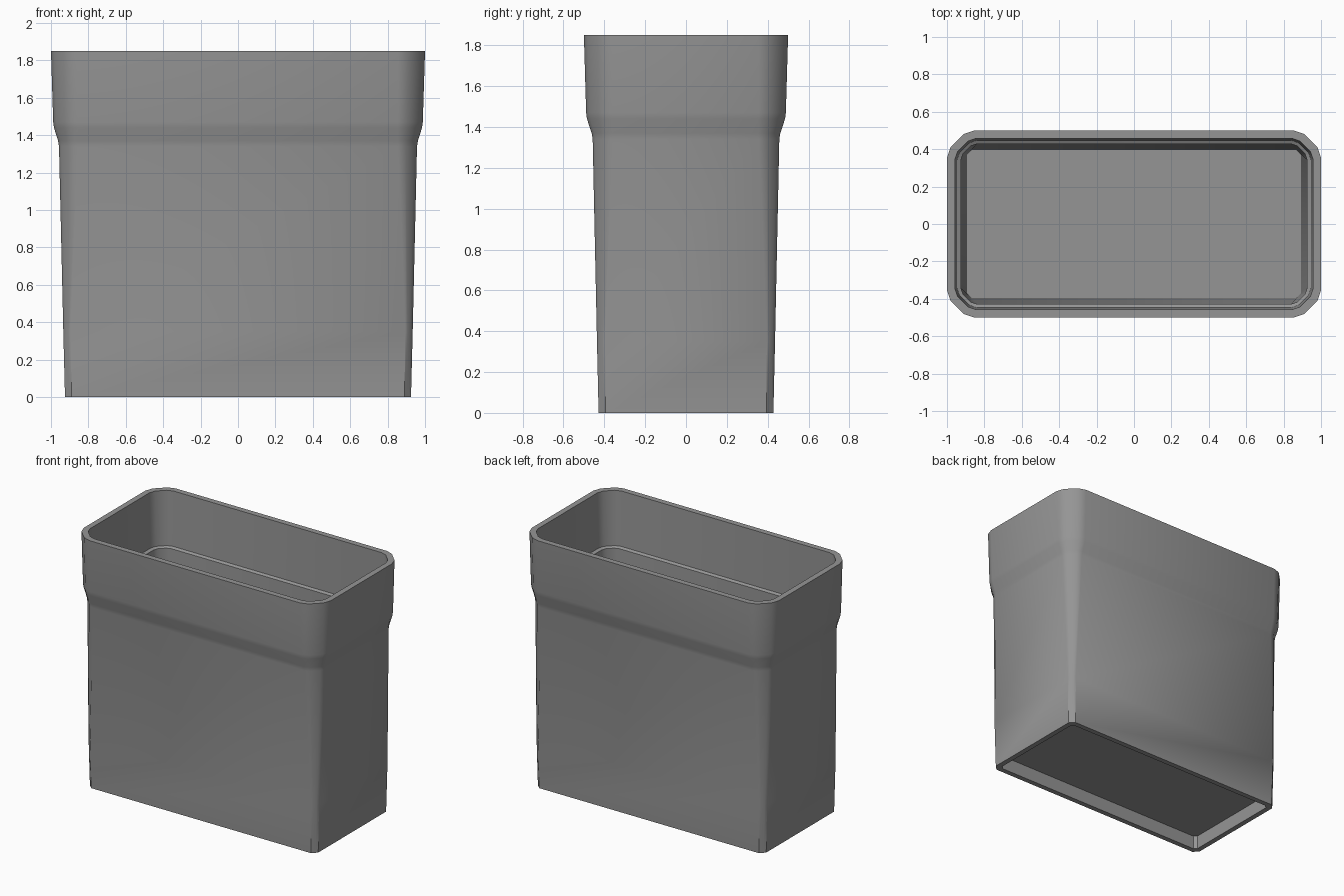
import bpy
import bmesh
import math

if "Cube" in bpy.data.objects:
    bpy.data.objects.remove(bpy.data.objects["Cube"])

grey = bpy.data.materials.new("warm_grey")
grey.diffuse_color = (0.30, 0.30, 0.30, 1)
grey.use_nodes = True
grey.node_tree.nodes["Principled BSDF"].inputs["Base Color"].default_value = grey.diffuse_color

ROUND = (0.13, 0.62)      # chamfer with softened edges
FLAT = (0.333, 0.667)     # plain chamfer


def ring(bm, hx, hy, c, z, style):
    """Rectangle with cut corners, four points per corner, counter-clockwise."""
    a, b = style
    corner = [(0, c), (c * a, c * b), (c * b, c * a), (c, 0)]
    pts = []
    for sx, sy in ((1, 1), (-1, 1), (-1, -1), (1, -1)):
        quad = [(sx * (hx - dx), sy * (hy - dy)) for dx, dy in corner]
        pts += quad if sx * sy > 0 else quad[::-1]
    return [bm.verts.new((x, y, z)) for x, y in pts]


# half width, half depth, corner cut, height, corner style
sections = [
    # underside recess
    (0.887, 0.390, 0.020, 0.10, FLAT),
    (0.887, 0.390, 0.020, 0.00, FLAT),
    # outer wall with shoulder
    (0.925, 0.428, 0.035, 0.00, FLAT),
    (0.934, 0.436, 0.040, 0.35, FLAT),
    (0.957, 0.457, 0.100, 1.34, ROUND),
    (0.962, 0.462, 0.108, 1.37, ROUND),
    (0.984, 0.485, 0.130, 1.44, ROUND),
    (0.988, 0.489, 0.132, 1.47, ROUND),
    (1.000, 0.500, 0.145, 1.85, ROUND),
    # rim, upper inner wall, ledge, lower inner wall
    (0.958, 0.458, 0.115, 1.85, ROUND),
    (0.946, 0.447, 0.105, 1.45, ROUND),
    (0.925, 0.428, 0.085, 1.44, ROUND),
    (0.892, 0.396, 0.025, 0.14, FLAT),
]

bm = bmesh.new()
rings = [ring(bm, *s) for s in sections]
for lo, hi in zip(rings, rings[1:]):
    n = len(lo)
    for i in range(n):
        j = (i + 1) % n
        bm.faces.new((lo[i], lo[j], hi[j], hi[i]))
bm.faces.new(rings[0][::-1])   # underside panel
bm.faces.new(rings[-1])        # inner floor
bmesh.ops.recalc_face_normals(bm, faces=bm.faces)

mesh = bpy.data.meshes.new("planter_box")
bm.to_mesh(mesh)
bm.free()
mesh.materials.append(grey)
box = bpy.data.objects.new("planter_box", mesh)
bpy.context.collection.objects.link(box)

# smooth corners, crisp rim and ledge
bpy.context.view_layer.objects.active = box
box.select_set(True)
bpy.ops.object.shade_smooth_by_angle(angle=math.radians(35))
